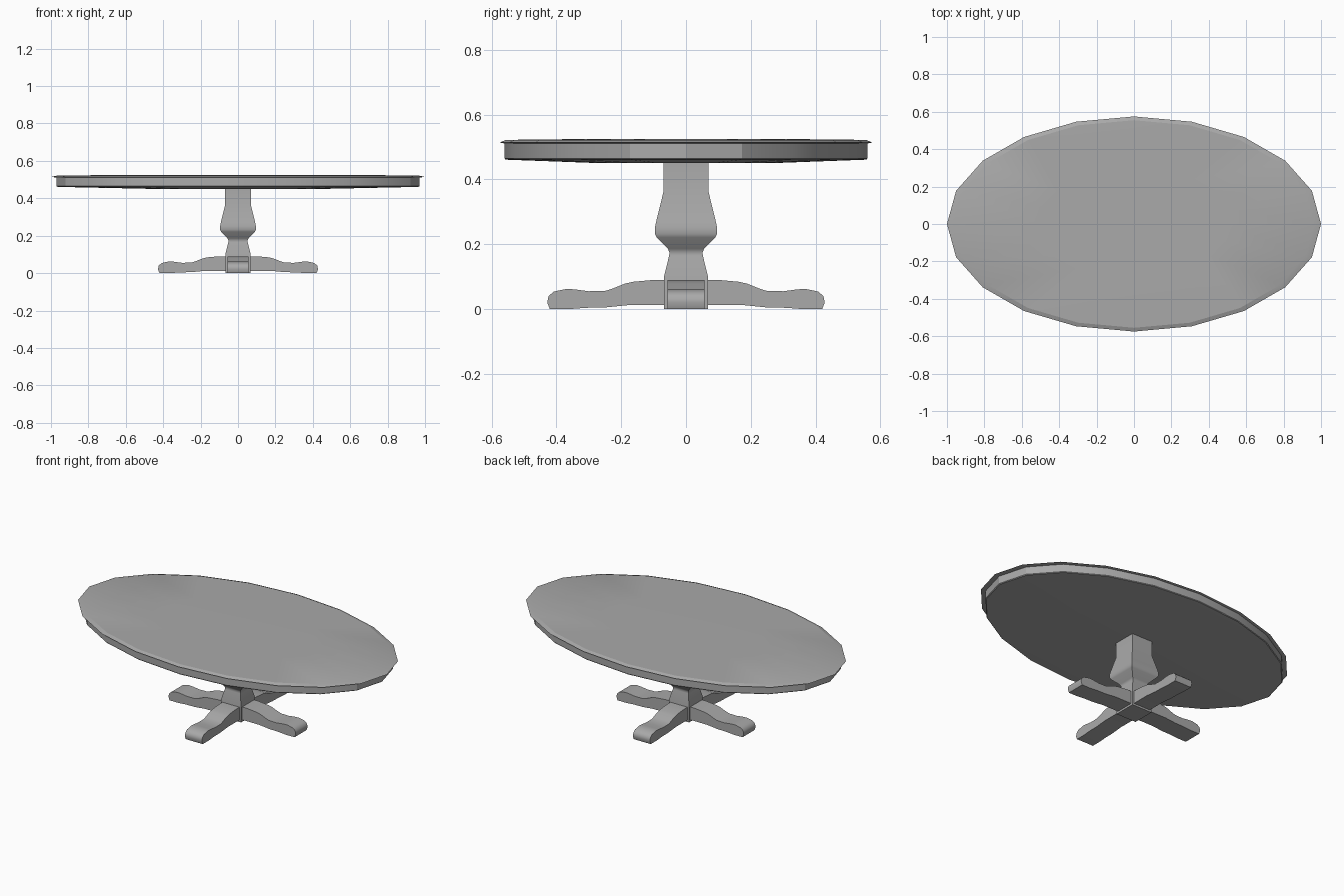
import bpy
import bmesh
import math

cube = bpy.data.objects.get("Cube")
if cube:
    bpy.data.objects.remove(cube, do_unlink=True)

grey = bpy.data.materials.new("plain grey")
grey.use_nodes = True
COLOUR = (0.4, 0.4, 0.4, 1)
grey.diffuse_color = COLOUR
grey.node_tree.nodes["Principled BSDF"].inputs["Base Color"].default_value = COLOUR


def finish(name, bm, angle):
    """Turn a bmesh into a named object, smooth below the given angle."""
    bmesh.ops.recalc_face_normals(bm, faces=bm.faces)
    mesh = bpy.data.meshes.new(name)
    bm.to_mesh(mesh)
    bm.free()
    mesh.materials.append(grey)
    obj = bpy.data.objects.new(name, mesh)
    bpy.context.collection.objects.link(obj)
    bpy.ops.object.select_all(action='DESELECT')
    obj.select_set(True)
    bpy.context.view_layer.objects.active = obj
    bpy.ops.object.shade_smooth_by_angle(angle=math.radians(angle))
    return obj


def loft(name, rings, sides, turn, angle):
    """Stack closed rings, given as (x radius, y radius, z), and cap the ends."""
    bm = bmesh.new()
    loops = []
    for rx, ry, z in rings:
        loops.append([bm.verts.new((rx * math.cos(turn + math.tau * i / sides),
                                    ry * math.sin(turn + math.tau * i / sides), z))
                      for i in range(sides)])
    for low, high in zip(loops, loops[1:]):
        for i in range(sides):
            j = (i + 1) % sides
            bm.faces.new((low[i], low[j], high[j], high[i]))
    bm.faces.new(loops[0][::-1])
    bm.faces.new(loops[-1])
    return finish(name, bm, angle)


# Oval top with a thin overhanging lip
loft("table_top", [(0.97, 0.56, 0.511), (1.0, 0.575, 0.514),
                   (0.965, 0.555, 0.522), (0.5, 0.29, 0.525)], 20, 0, 15)

# Apron under the top, with a slightly dished underside
loft("apron", [(0.45, 0.26, 0.45), (0.965, 0.557, 0.461),
               (0.97, 0.56, 0.465), (0.97, 0.56, 0.514)], 20, 0, 25)

# Square baluster column: (half width, height)
column = [(0.068, 0), (0.068, 0.1), (0.052, 0.165), (0.051, 0.175), (0.056, 0.186),
          (0.09, 0.221), (0.096, 0.232), (0.096, 0.25), (0.092, 0.27),
          (0.07, 0.36), (0.07, 0.46)]
root2 = math.sqrt(2)
loft("column", [(w * root2, w * root2, z) for w, z in column], 4, math.pi / 4, 40)

# Four scrolled feet, one side profile each: (distance out, height)
profile = [(0.05, 0.012), (0.18, 0.012), (0.25, 0.005), (0.31, 0.004), (0.36, 0),
           (0.42, 0), (0.428, 0.02), (0.424, 0.04), (0.408, 0.054), (0.37, 0.062),
           (0.345, 0.061), (0.3, 0.055), (0.25, 0.056), (0.23, 0.062),
           (0.19, 0.078), (0.165, 0.084), (0.1, 0.09), (0.05, 0.09)]
HALF = 0.057
for k, side in enumerate(("left", "back", "right", "front")):
    bm = bmesh.new()
    outline = bm.faces.new([bm.verts.new((d, -HALF, z)) for d, z in profile])
    swept = bmesh.ops.extrude_face_region(bm, geom=[outline])["geom"]
    bmesh.ops.translate(bm, vec=(0, 2 * HALF, 0),
                        verts=[v for v in swept if isinstance(v, bmesh.types.BMVert)])
    foot = finish(side + "_foot", bm, 40)
    foot.rotation_euler.z = k * math.pi / 2
